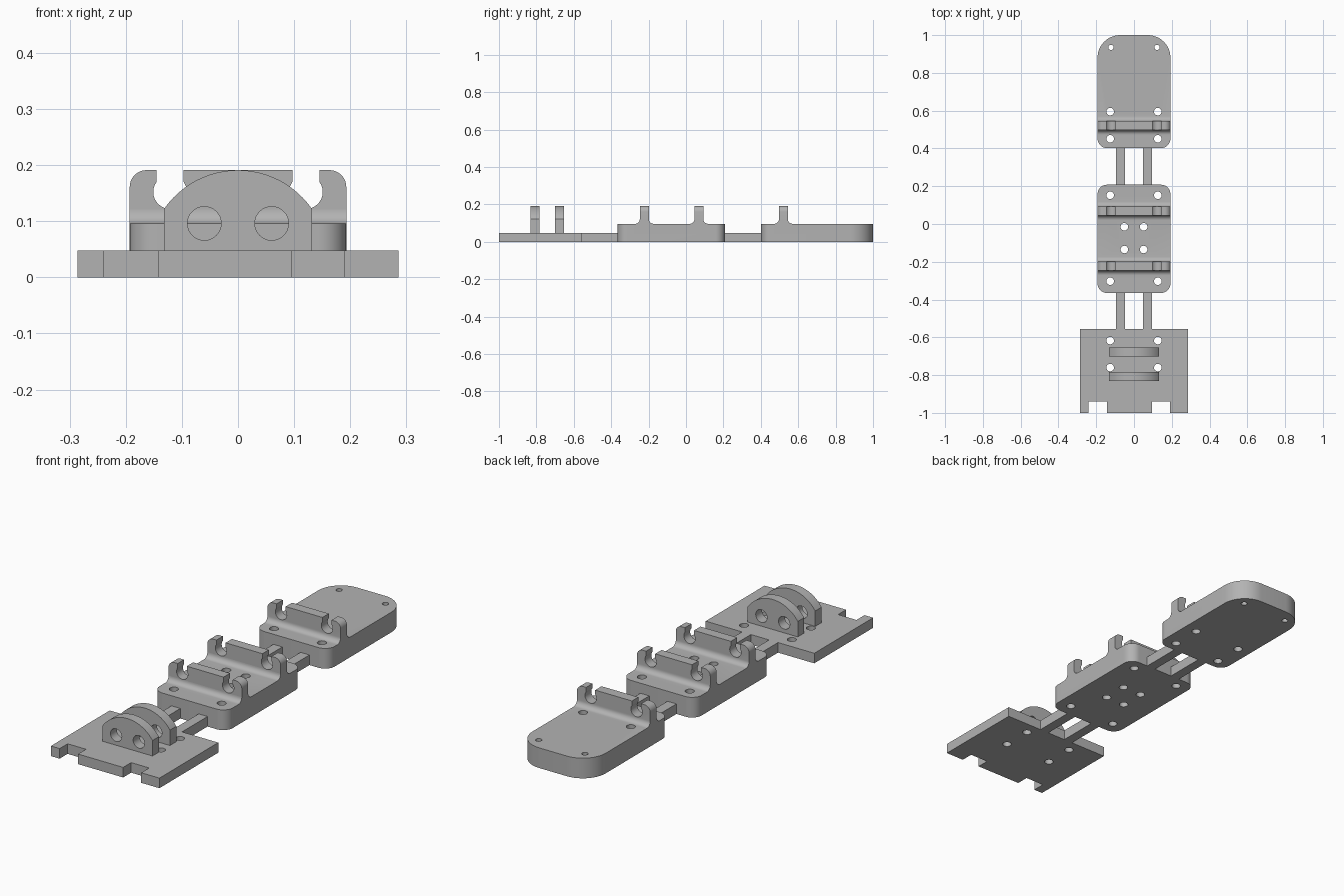
import bpy, bmesh
from math import sin, cos, radians, acos, degrees
from mathutils import Matrix

cube = bpy.data.objects.get("Cube")
if cube:
    bpy.data.objects.remove(cube)

# One grey plastic for the whole model
grey = bpy.data.materials.new("grey plastic")
grey.use_nodes = True
GREY = (0.45, 0.45, 0.45, 1)
grey.diffuse_color = GREY
grey.node_tree.nodes["Principled BSDF"].inputs["Base Color"].default_value = GREY

HALF = 0.193      # half width of the blocks
THIN = 0.048      # plate, bar and rib thickness
BLOCK = 0.096     # block height
TOP = 0.191       # rib and arch height

# Profile axes: extruded along z, along y, or along x
ALONG_Z = Matrix.Identity(4)
ALONG_Y = Matrix.Rotation(radians(90), 4, "X")
ALONG_X = Matrix(((0, 0, 1, 0), (1, 0, 0, 0), (0, 1, 0, 0), (0, 0, 0, 1)))


def arc(x, y, r, start, end, steps=12):
    angles = [radians(start + (end - start) * i / steps) for i in range(steps + 1)]
    return [(x + r * cos(a), y + r * sin(a)) for a in angles]


def circle(x, y, r):
    return arc(x, y, r, 0, 360, 32)[:-1]


def pairs(spots):
    """Round holes mirrored left and right."""
    return [circle(s * x, y, r) for x, y, r in spots for s in (-1, 1)]


def rounded(y0, y1, front, back):
    """Block outline with its own corner radius at each end."""
    f, b = HALF - front, HALF - back
    return (arc(f, y0 + front, front, -90, 0) + arc(b, y1 - back, back, 0, 90)
            + arc(-b, y1 - back, back, 90, 180) + arc(-f, y0 + front, front, 180, 270))


def prism(name, outline, depth, axis=ALONG_Z, offset=(0, 0, 0), holes=()):
    """Fill an outline with holes and extrude it, centred on its plane."""
    bm = bmesh.new()
    for loop in [outline, *holes]:
        verts = [bm.verts.new((x, y, -depth / 2)) for x, y in loop]
        for a, b in zip(verts, verts[1:] + verts[:1]):
            bm.edges.new((a, b))
    bmesh.ops.triangle_fill(bm, edges=bm.edges[:], use_beauty=True, normal=(0, 0, 1))
    grown = bmesh.ops.extrude_face_region(bm, geom=bm.faces[:])["geom"]
    moved = [g for g in grown if isinstance(g, bmesh.types.BMVert)]
    bmesh.ops.translate(bm, verts=moved, vec=(0, 0, depth))
    bm.transform(Matrix.Translation(offset) @ axis)
    bmesh.ops.recalc_face_normals(bm, faces=bm.faces[:])
    mesh = bpy.data.meshes.new(name)
    bm.to_mesh(mesh)
    bm.free()
    mesh.materials.append(grey)
    obj = bpy.data.objects.new(name, mesh)
    bpy.context.collection.objects.link(obj)
    return obj


def merge(body, parts):
    """Weld parts into the body."""
    for part in parts:
        mod = body.modifiers.new(part.name, "BOOLEAN")
        mod.operation, mod.solver, mod.object = "UNION", "EXACT", part
    bpy.context.view_layer.update()
    result = body.evaluated_get(bpy.context.evaluated_depsgraph_get())
    mesh = bpy.data.meshes.new_from_object(result)
    body.modifiers.clear()
    body.data = mesh
    for part in parts:
        bpy.data.objects.remove(part)


def clip_rib(y):
    """Upright rib with two snap slots, and its filleted foot."""
    slot_x, slot_z, slot_r, gap = 0.121, 0.152, 0.03, 0.024
    lip = degrees(acos(gap / slot_r))
    half = [(HALF, BLOCK / 2)]
    half += arc(HALF - 0.03, TOP - 0.03, 0.03, 0, 90)
    half += [(slot_x + gap, TOP)]
    half += arc(slot_x, slot_z, slot_r, lip, -180 - lip, 28)
    half += [(slot_x - gap, TOP)]
    outline = half + [(-x, z) for x, z in reversed(half)]
    rib = prism("rib", outline, THIN, ALONG_Y, (0, y, 0))

    r = 0.025
    t = THIN / 2
    side = [(t + r, BLOCK / 2)] + arc(t + r, BLOCK + r, r, 270, 180, 8)
    foot = side + [(-u, z) for u, z in reversed(side)]
    return [rib, prism("foot", foot, 2 * HALF, ALONG_X, (0, y, 0))]


# Wide base plate with two notches in its front edge
front, back, notch = -1, -0.557, -0.94
plate = [(-0.286, front), (-0.24, front), (-0.24, notch), (-0.143, notch),
         (-0.143, front), (0.095, front), (0.095, notch), (0.19, notch),
         (0.19, front), (0.286, front), (0.286, back), (-0.286, back)]
parts = [prism("base_plate", plate, THIN, offset=(0, 0, THIN / 2),
               holes=pairs([(0.126, -0.617, 0.02), (0.126, -0.76, 0.02)]))]

# Twin arched lugs on the base plate
lug_w, lug_r = 0.132, 0.16
edge = degrees(acos(lug_w / lug_r))
lug = [(-lug_w, THIN), (lug_w, THIN)] + arc(0, TOP - lug_r, lug_r, edge, 180 - edge, 24)
for name, y in (("front_lug", -0.808), ("rear_lug", -0.677)):
    parts.append(prism(name, lug, THIN, ALONG_Y, (0, y, 0),
                       pairs([(0.06, BLOCK, 0.03)])))

# Middle block with two ribs
middle = prism("middle_block", rounded(-0.365, 0.208, 0.05, 0.05), BLOCK,
               offset=(0, 0, BLOCK / 2),
               holes=pairs([(0.126, 0.152, 0.02), (0.126, -0.303, 0.02),
                            (0.051, -0.015, 0.02), (0.051, -0.135, 0.02)]))
merge(middle, clip_rib(-0.223) + clip_rib(0.069))

# End block with one rib and a broad rounded end
end = prism("end_block", rounded(0.402, 1, 0.05, 0.12), BLOCK,
            offset=(0, 0, BLOCK / 2),
            holes=pairs([(0.126, 0.595, 0.02), (0.126, 0.451, 0.02),
                         (0.122, 0.935, 0.014)]))
merge(end, clip_rib(0.521))
parts += [middle, end]

# Flat bars linking the three sections
for place, y0, y1 in (("front", -0.557, -0.365), ("rear", 0.208, 0.402)):
    for side, s in (("left", 1), ("right", -1)):
        bar = [(s * 0.048, y0), (s * 0.095, y0), (s * 0.095, y1), (s * 0.048, y1)]
        parts.append(prism(f"{place}_{side}_bar", bar, THIN, offset=(0, 0, THIN / 2)))

# Smooth curved walls, keep edges crisp
bpy.ops.object.select_all(action="DESELECT")
for obj in parts:
    obj.select_set(True)
bpy.context.view_layer.objects.active = parts[0]
bpy.ops.object.shade_smooth_by_angle(angle=radians(30))
